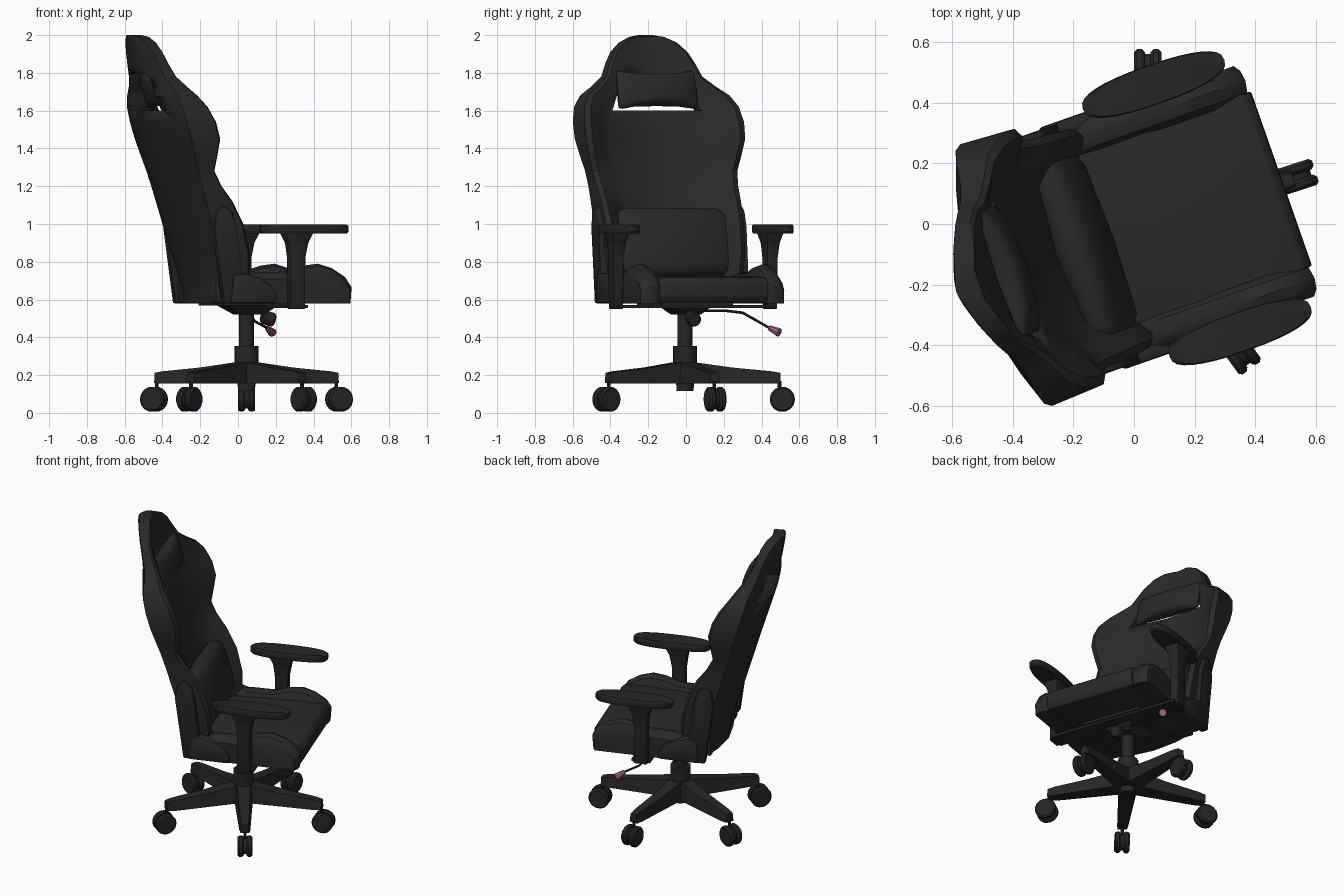
import bpy, bmesh, math
from mathutils import Matrix, Vector

if "Cube" in bpy.data.objects:
    bpy.data.objects.remove(bpy.data.objects["Cube"])

# Chair frame: local x forward, y to the sitter's left, origin on the gas column
PLACE = Matrix.Translation((0.045, -0.005, 0)) @ Matrix.Rotation(math.radians(19.3), 4, 'Z')
SIDES = (("left", 1), ("right", -1))


def material(name, colour):
    m = bpy.data.materials.new(name)
    m.use_nodes = True
    m.diffuse_color = (*colour, 1)
    m.node_tree.nodes["Principled BSDF"].inputs["Base Color"].default_value = (*colour, 1)
    return m


LEATHER = material("black leather", (0.022, 0.022, 0.022))
PLASTIC = material("black plastic", (0.019, 0.019, 0.019))
PINK = material("dusty pink", (0.35, 0.13, 0.23))


def finish(name, bm, mat, bevel=0.0, matrix=Matrix(), segments=2):
    if bevel:
        bmesh.ops.bevel(bm, geom=bm.edges[:], offset=bevel, segments=segments,
                        profile=0.5, affect='EDGES', clamp_overlap=True)
    bm.transform(PLACE @ matrix)
    bmesh.ops.recalc_face_normals(bm, faces=bm.faces[:])
    me = bpy.data.meshes.new(name)
    bm.to_mesh(me)
    bm.free()
    me.materials.append(mat)
    ob = bpy.data.objects.new(name, me)
    bpy.context.collection.objects.link(ob)
    bpy.ops.object.select_all(action='DESELECT')
    ob.select_set(True)
    bpy.context.view_layer.objects.active = ob
    bpy.ops.object.shade_smooth_by_angle(angle=math.radians(35))
    return ob


def loft(name, rings, mat, bevel=0.0, matrix=Matrix()):
    bm = bmesh.new()
    vs = [[bm.verts.new(p) for p in ring] for ring in rings]
    n = len(vs[0])
    for a, b in zip(vs, vs[1:]):
        for i in range(n):
            j = (i + 1) % n
            bm.faces.new((a[i], a[j], b[j], b[i]))
    bm.faces.new(vs[0])
    bm.faces.new(vs[-1])
    return finish(name, bm, mat, bevel, matrix)


def rect(z, x0, x1, hy, y=0):
    return [(x0, y - hy, z), (x1, y - hy, z), (x1, y + hy, z), (x0, y + hy, z)]


def box(name, x, y, z, mat, bevel=0.0):
    hy, cy = (y[1] - y[0]) / 2, (y[0] + y[1]) / 2
    return loft(name, [rect(h, x[0], x[1], hy, cy) for h in z], mat, bevel)


def cylinder(name, r1, r2, depth, mat, matrix, sides=16, bevel=0.0):
    bm = bmesh.new()
    bmesh.ops.create_cone(bm, cap_ends=True, segments=sides, radius1=r1, radius2=r2, depth=depth)
    return finish(name, bm, mat, bevel, matrix, 1)


def oval(a, b, power_a, power_b, sides):
    turns = [2 * math.pi * i / sides for i in range(sides)]
    return [(a * math.copysign(abs(math.cos(t)) ** power_a, math.cos(t)),
             b * math.copysign(abs(math.sin(t)) ** power_b, math.sin(t))) for t in turns]


def cushion(name, stations, matrix):
    # Stations across the width: (y, half thickness, half height)
    rings = [[(x, y, z) for x, z in oval(hx, hz, 0.85, 0.5, 16)] for y, hx, hz in stations]
    return loft(name, rings, LEATHER, 0, matrix)


def mirrored(half):
    return [(-y, a, b) for y, a, b in half] + [s for s in half[::-1] if s[0]]


def move(x, y, z):
    return Matrix.Translation((x, y, z))


# Backrest: stacked cross-sections (height, half width, wing depth)
def rear(z):
    return -0.31 - 0.3 * max(0, min(z, 1.6) - 0.66) - 0.19 * max(0, z - 1.6)


def face(z):
    return -0.29 - 0.275 * max(0, z - 0.66)


rows = [(0.58, 0.34, 0.16), (0.70, 0.37, 0.20), (0.85, 0.39, 0.235), (1.0, 0.395, 0.24),
        (1.12, 0.40, 0.21), (1.2, 0.405, 0.17), (1.28, 0.415, 0.148), (1.36, 0.435, 0.18),
        (1.45, 0.455, 0.215), (1.54, 0.457, 0.215), (1.62, 0.442, 0.195), (1.68, 0.405, 0.165),
        (1.73, 0.335, 0.14), (1.78, 0.275, 0.115), (1.85, 0.245, 0.1), (1.91, 0.21, 0.095),
        (1.96, 0.155, 0.09), (1.99, 0.09, 0.08), (2.0, 0.03, 0.06)]
spread = (-1, -0.8, -0.5, 0, 0.5, 0.8, 1)
rings = []
for z, half, wing in rows:
    mid = min(0.075, wing * 0.85)
    curl = min(0.08, half * 0.25)
    back = [(rear(z) + curl * t * t, half * t, z) for t in spread]
    inner = [(0.98, wing * 0.92), (0.91, wing), (0.78, mid + 0.72 * (wing - mid)),
             (0.6, mid + 0.2 * (wing - mid)), (0, mid)]
    front = [(face(z) + d, half * t, z) for t, d in inner]
    front += [(x, -y, h) for x, y, h in front[-2::-1]]
    rings.append(back + front)
backrest = loft("backrest", rings, LEATHER)

# Opening behind the head cushion
cutter = loft("opening_cutter", [rect(1.60, -0.9, -0.2, 0.25), rect(1.70, -0.9, -0.2, 0.205),
                                 rect(1.795, -0.9, -0.2, 0.15)], LEATHER)
cutter.hide_render = True
mod = backrest.modifiers.new("opening", 'BOOLEAN')
mod.object = cutter
mod.solver = 'EXACT'
bpy.context.view_layer.objects.active = backrest
bpy.ops.object.modifier_apply(modifier=mod.name)
bpy.data.objects.remove(cutter)

# Loose cushions
lean = Matrix.Rotation(math.radians(-15), 4, 'Y')
cushion("head_cushion", mirrored([(0.22, 0.01, 0.1), (0.2, 0.025, 0.104), (0.13, 0.05, 0.09),
                                  (0, 0.06, 0.085)]), move(-0.485, 0.01, 1.71) @ lean)
cushion("lumbar_cushion", mirrored([(0.312, 0.015, 0.13), (0.3, 0.045, 0.17), (0.26, 0.068, 0.188),
                                    (0, 0.078, 0.19)]), move(-0.22, 0, 0.90) @ lean)

# Seat pan and side bolsters
seat_side = [(-0.28, 0.585), (0.45, 0.585), (0.468, 0.62), (0.465, 0.685), (0.44, 0.715),
             (0.3, 0.725), (-0.28, 0.70)]
loft("seat_cushion", [[(x, y, z) for x, z in seat_side] for y in (-0.305, 0.305)], LEATHER, 0.008)
bolster_side = [(-0.24, 0.58), (0.455, 0.58), (0.462, 0.67), (0.43, 0.72), (0.36, 0.765),
                (0.28, 0.79), (0.2, 0.78), (0.1, 0.748), (-0.06, 0.745), (-0.16, 0.73),
                (-0.22, 0.68)]
for side, s in SIDES:
    slices = []
    for y, drop in ((0.285, 0.05), (0.305, 0.015), (0.345, 0), (0.38, 0.012), (0.402, 0.045)):
        slices.append([(x * (1 - drop), s * y, z - drop * max(0, (z - 0.58) / 0.2))
                       for x, z in bolster_side])
    loft(side + "_seat_bolster", slices, LEATHER)

    # Recliner bracket hugging the lower backrest
    bracket = [(-0.27, 0.58), (-0.16, 0.58), (-0.17, 0.72), (-0.2, 0.98), (-0.225, 1.07),
               (-0.27, 1.1), (-0.31, 1.07), (-0.325, 0.98)]
    loft(side + "_recliner_bracket", [[(x, s * y, z) for x, z in bracket] for y in (0.365, 0.415)],
         PLASTIC, 0.01)
    cover = [(-0.235, 0.58), (0.02, 0.58), (0.03, 0.62), (0.0, 0.67), (-0.07, 0.715),
             (-0.16, 0.74), (-0.22, 0.73)]
    loft(side + "_hinge_cover", [[(x, s * y, z) for x, z in cover] for y in (0.36, 0.422)],
         LEATHER, 0.012)

    # Armrest
    y = s * 0.432
    loft(side + "_arm_post", [rect(0.55, 0.085, 0.17, 0.027, y), rect(0.82, 0.085, 0.17, 0.03, y),
                              rect(0.9, 0.075, 0.185, 0.036, y), rect(0.955, 0.05, 0.21, 0.05, y)],
         PLASTIC, 0.006)
    pad = [[(px * k, py * k, z) for px, py in oval(0.247, 0.066, 0.85, 0.75, 32)]
           for z, k in ((0.95, 0.96), (0.96, 1), (0.99, 1), (0.997, 0.95))]
    loft(side + "_arm_pad", pad, PLASTIC, 0, move(0.172, y, 0))

# Tilt mechanism under the seat
box("arm_mount_bar", (0.07, 0.19), (-0.44, 0.44), (0.555, 0.572), PLASTIC)
box("seat_plate", (-0.2, 0.2), (-0.2, 0.2), (0.568, 0.588), PLASTIC)
loft("tilt_housing", [rect(0.52, -0.05, 0.08, 0.06), rect(0.57, -0.13, 0.14, 0.11)], PLASTIC)
knob_turn = Matrix.Rotation(math.radians(105), 4, 'Y')
cylinder("tension_knob", 0.036, 0.04, 0.07, PLASTIC, move(0.12, 0, 0.5) @ knob_turn, 12, 0.008)

# Height lever with coloured grip
path = [Vector(p) for p in ((0.08, 0.03, 0.54), (0.1, 0.2, 0.54), (0.115, 0.283, 0.53),
                            (0.168, 0.349, 0.485), (0.25, 0.385, 0.45))]


def rod(name, a, b, r1, r2, mat, sides=8):
    d = b - a
    turn = d.to_track_quat('Z', 'Y').to_matrix().to_4x4()
    return cylinder(name, r1, r2, d.length, mat, Matrix.Translation((a + b) / 2) @ turn, sides)


for i, (a, b) in enumerate(zip(path, path[1:])):
    rod("lever_rod_%d" % (i + 1), a, b, 0.007, 0.007, PLASTIC)
rod("lever_grip", path[-1], Vector((0.295, 0.425, 0.425)), 0.014, 0.024, PINK)

# Gas column and hub
cylinder("gas_column", 0.04, 0.04, 0.22, PLASTIC, move(0, 0, 0.45))
cylinder("column_sleeve", 0.066, 0.064, 0.17, PLASTIC, move(0, 0, 0.27), 12)
cylinder("hub_foot", 0.046, 0.05, 0.09, PLASTIC, move(0, 0, 0.16), 12)

# Five-star base with twin-wheel casters
for i in range(5):
    spin = Matrix.Rotation(math.radians(-1.3 + 72 * i), 4, 'Z')
    tag = "_%d" % (i + 1)
    leg = [[(x, -w, lo), (x, w, lo), (x, w * 0.75, hi), (x, -w * 0.75, hi)]
           for x, w, lo, hi in ((0.02, 0.058, 0.155, 0.272), (0.25, 0.045, 0.155, 0.24),
                                (0.46, 0.034, 0.155, 0.22), (0.505, 0.028, 0.158, 0.212))]
    loft("base_leg" + tag, leg, PLASTIC, 0, spin)
    cylinder("caster_stem" + tag, 0.01, 0.01, 0.1, PLASTIC, spin @ move(0.5, 0, 0.12), 8)
    axle = spin @ move(0.515, 0, 0.072) @ Matrix.Rotation(math.pi / 2, 4, 'X')
    cylinder("caster_axle" + tag, 0.05, 0.05, 0.05, PLASTIC, axle, 12)
    for side, s in SIDES:
        cylinder(side + "_caster_wheel" + tag, 0.068, 0.068, 0.036, PLASTIC,
                 axle @ move(0, 0, s * 0.027), 14, 0.01)
